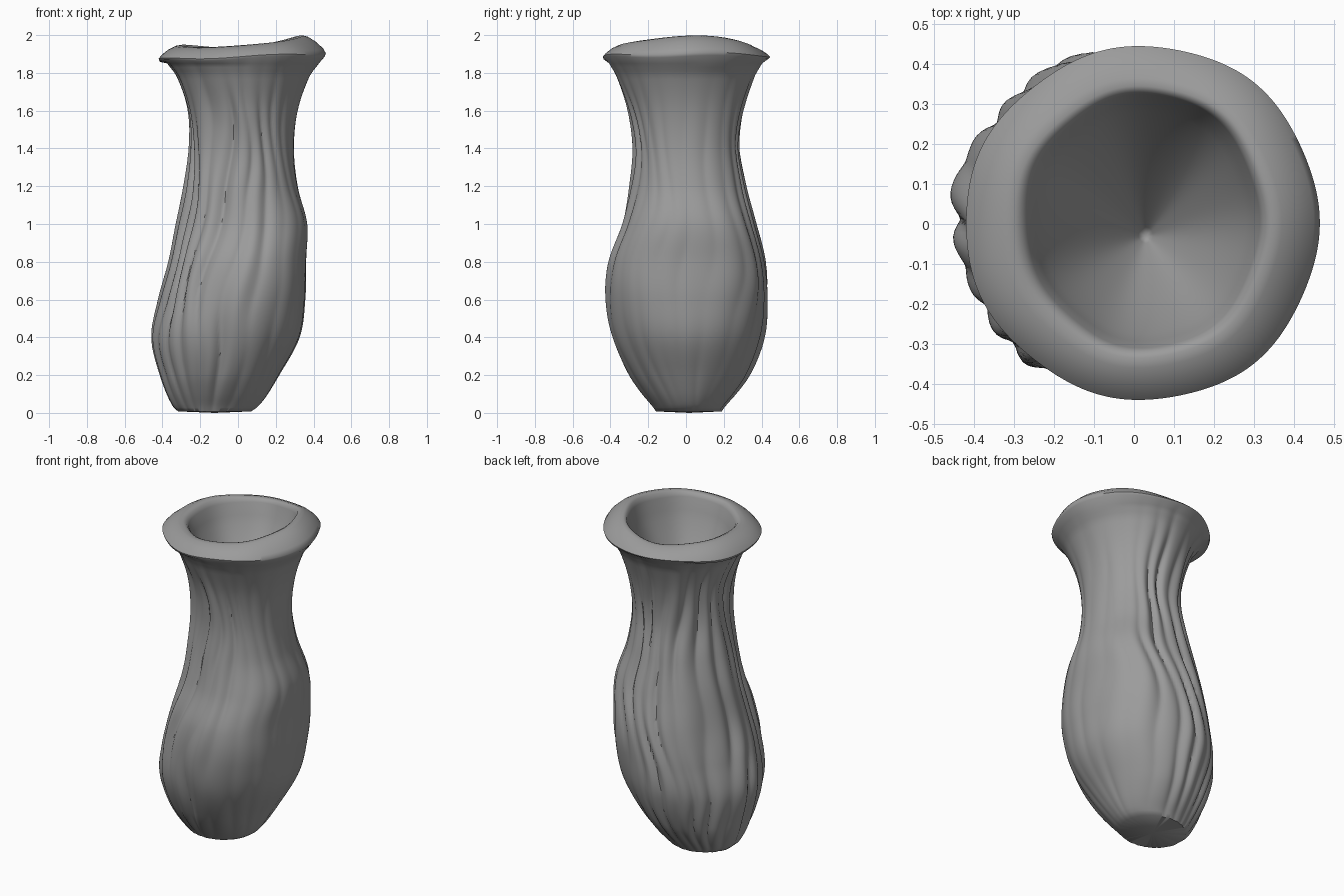
import bpy
import bmesh
from math import sin, cos, pi, tau
from mathutils import Vector

SEGMENTS = 180
BODY_ROWS = 90

cube = bpy.data.objects.get("Cube")
if cube:
    bpy.data.objects.remove(cube, do_unlink=True)

# Body outline: height, left-hand x, right-hand x, front y, back y
OUTLINE = [
    (0.00, -.32, .07, -.16, .19),
    (0.03, -.35, .11, -.18, .21),
    (0.20, -.42, .22, -.31, .34),
    (0.40, -.465, .33, -.40, .42),
    (0.60, -.425, .36, -.43, .44),
    (0.80, -.37, .365, -.415, .43),
    (1.00, -.33, .37, -.345, .385),
    (1.20, -.29, .32, -.305, .335),
    (1.40, -.265, .30, -.285, .30),
    (1.60, -.275, .32, -.31, .32),
    (1.78, -.33, .38, -.37, .37),
    (1.85, -.38, .43, -.41, .41),
]


def outline_at(z):
    """Smooth spline through the outline rows."""
    last = len(OUTLINE) - 1
    i = max(k for k in range(last) if OUTLINE[k][0] <= z)
    p0, p1, p2, p3 = (OUTLINE[min(max(i + k, 0), last)] for k in (-1, 0, 1, 2))
    h = p2[0] - p1[0]
    t = (z - p1[0]) / h
    result = []
    for k in range(1, len(p1)):
        m1 = (p2[k] - p0[k]) / (p2[0] - p0[0]) * h
        m2 = (p3[k] - p1[k]) / (p3[0] - p1[0]) * h
        a, b = p1[k], p2[k]
        result.append(a + t * m1 + t * t * (3 * (b - a) - 2 * m1 - m2)
                      + t ** 3 * (2 * (a - b) + m1 + m2))
    return result


def smooth(lo, hi, v):
    t = min(max((v - lo) / (hi - lo), 0), 1)
    return t * t * (3 - 2 * t)


def fold(angle, z):
    """Inward depth of the wandering vertical folds."""
    a = angle + .08 * sin(5 * z + 2 * sin(angle)) + .03 * sin(11 * z + 3 * angle)
    fine = (sin(10 * a + sin(3 * a + 2 * z)) ** 2 + .02) ** .5
    strength = .7 + .3 * sin(4 * z + 5 * sin(2 * angle))
    broad = .5 + .5 * sin(6 * a + 1.5 * sin(2 * z + a))
    # The +x side is almost smooth; the folds fade out at foot and rim
    side = .2 + .8 * smooth(-.85, -.1, -cos(angle + .1))
    ends = smooth(-.1, .25, z) * (1 - .75 * smooth(1.5, 1.85, z))
    return ends * side * (.032 * strength * (1 - fine) + .018 * broad * smooth(0, .5, z))


def bulge(angle, z):
    """Fuller diagonals on the +x side of the belly."""
    height = smooth(.3, .75, z) * (1 - smooth(.9, 1.25, z))
    return 1 + .055 * height * sin(2 * angle) ** 2 * smooth(-.3, .5, cos(angle))


def ring_point(bounds, angle, z, inset=0, scale=1):
    x0, x1, y0, y1 = bounds
    rx, ry = (x1 - x0) / 2 * scale - inset, (y1 - y0) / 2 * scale - inset
    return Vector(((x0 + x1) / 2 + rx * cos(angle),
                   (y0 + y1) / 2 + ry * sin(angle), z))


def crest(angle):
    """Wavy height of the mouth."""
    return 1.957 + .025 * cos(angle) + .015 * cos(2 * angle) + .005 * sin(3 * angle)


def edge(angle):
    """Wavy height of the outer lip."""
    return 1.88 + .014 * cos(angle) + .006 * sin(4 * angle)


angles = [tau * k / SEGMENTS for k in range(SEGMENTS)]
rings = []

# Folded outer wall
for row in range(BODY_ROWS):
    z = 1.85 * row / (BODY_ROWS - 1)
    bounds = outline_at(min(z, 1.849))
    rings.append([ring_point(bounds, a, z + .008 * (1 - smooth(0, .1, z)),
                             fold(a, z), bulge(a, z)) for a in angles])

# Rolled lip: bounds and blend from outer edge height to crest height
LIP = [
    ((-.415, .46, -.437, .44), -.06),
    ((-.42, .465, -.44, .445), .1),
    ((-.405, .45, -.425, .43), .35),
    ((-.37, .41, -.395, .40), .7),
    ((-.33, .37, -.36, .365), .94),
    ((-.30, .345, -.335, .345), 1),
    ((-.28, .325, -.32, .332), .9),
    ((-.265, .315, -.31, .325), .6),
]
for bounds, blend in LIP:
    rings.append([ring_point(bounds, a, edge(a) + blend * (crest(a) - edge(a)),
                             .006 * sin(5 * a) * sin(2 * a)) for a in angles])

# Smooth inner bowl narrowing to a point
BOWL_TIP = Vector((.03, -.03, 1.36))
mouth = rings[-1]
for step in range(1, 16):
    t = step / 16
    ring = []
    for p in mouth:
        q = p.lerp(BOWL_TIP, t)
        q.z = p.z + (BOWL_TIP.z - p.z) * t ** .75
        ring.append(q)
    rings.append(ring)

# Skin the rings and close both ends
bm = bmesh.new()
loops = [[bm.verts.new(p) for p in ring] for ring in rings]
for low, high in zip(loops, loops[1:]):
    for k in range(SEGMENTS):
        n = (k + 1) % SEGMENTS
        bm.faces.new((low[k], low[n], high[n], high[k]))
foot = bm.verts.new((-.125, .015, 0))
tip = bm.verts.new(BOWL_TIP)
for k in range(SEGMENTS):
    n = (k + 1) % SEGMENTS
    bm.faces.new((foot, loops[0][n], loops[0][k]))
    bm.faces.new((tip, loops[-1][k], loops[-1][n]))
bmesh.ops.recalc_face_normals(bm, faces=bm.faces)

mesh = bpy.data.meshes.new("folded_vase")
bm.to_mesh(mesh)
bm.free()
vase = bpy.data.objects.new("folded_vase", mesh)
bpy.context.collection.objects.link(vase)

# Single grey clay
clay = bpy.data.materials.new("grey_clay")
clay.use_nodes = True
colour = (.33, .33, .33, 1)
clay.diffuse_color = colour
for node in clay.node_tree.nodes:
    if node.type == 'BSDF_PRINCIPLED':
        node.inputs["Base Color"].default_value = colour
mesh.materials.append(clay)

bpy.ops.object.select_all(action='DESELECT')
vase.select_set(True)
bpy.context.view_layer.objects.active = vase
bpy.ops.object.shade_smooth_by_angle(angle=pi / 3.5)
